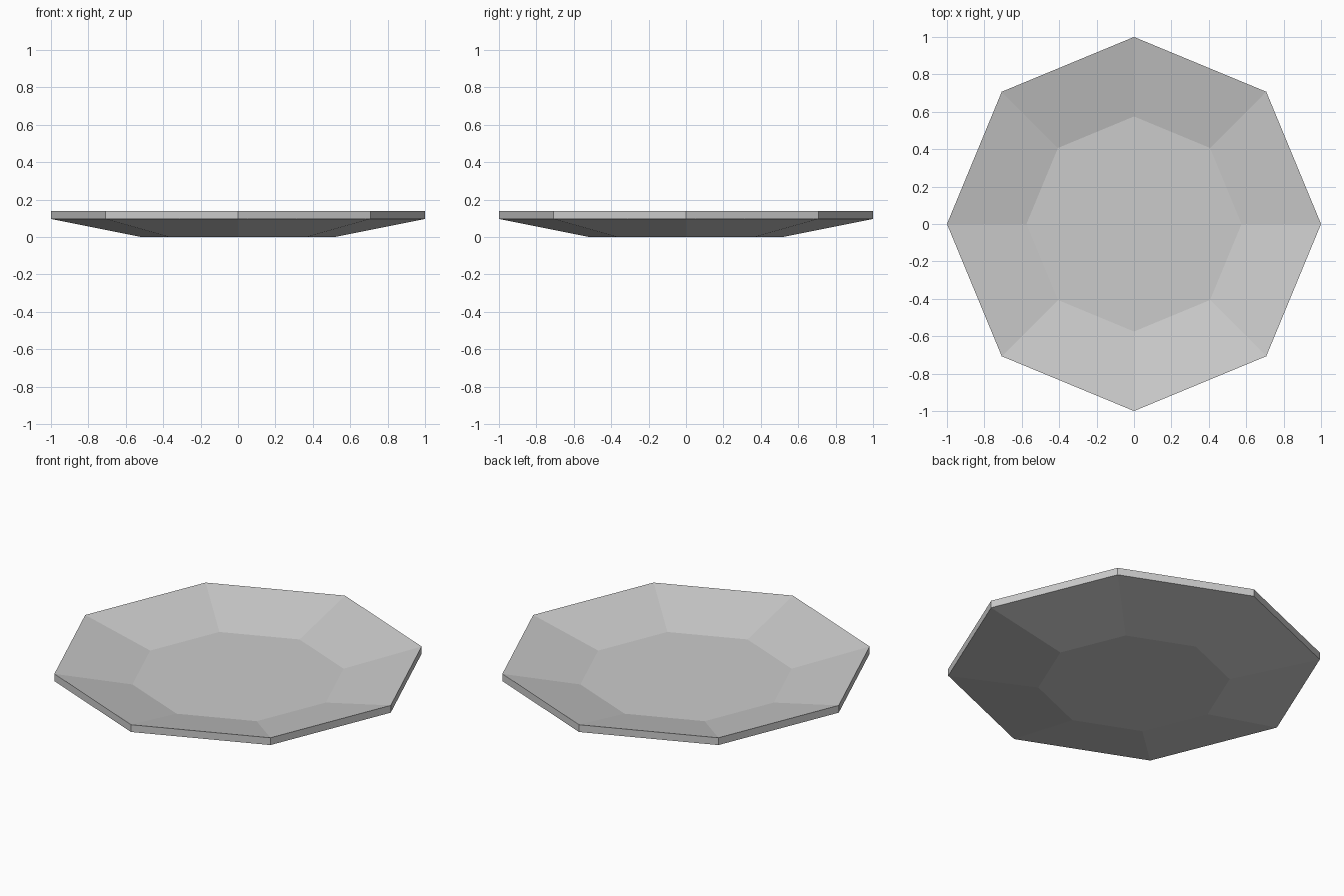
import bpy
import bmesh
from math import cos, sin, pi

cube = bpy.data.objects.get("Cube")
if cube:
    bpy.data.objects.remove(cube)

SIDES = 8

# Single plain grey
grey = bpy.data.materials.new("light_grey")
grey.use_nodes = True
colour = (0.6, 0.6, 0.6, 1)
grey.diffuse_color = colour
grey.node_tree.nodes["Principled BSDF"].inputs["Base Color"].default_value = colour

# Plate section as (radius, height): base, outer rim, inner rim edge, well
profile = [(0.515, 0), (1, 0.097), (1, 0.14), (0.575, 0.043)]

bm = bmesh.new()
rings = [[bm.verts.new((r * cos(2 * pi * i / SIDES), r * sin(2 * pi * i / SIDES), z))
          for i in range(SIDES)] for r, z in profile]

# Sloping underside, rim edge and sloping inside
for low, high in zip(rings, rings[1:]):
    for i in range(SIDES):
        j = (i + 1) % SIDES
        bm.faces.new((low[i], low[j], high[j], high[i]))

# Flat base and flat well
bm.faces.new(rings[0][::-1])
bm.faces.new(rings[-1])
bm.normal_update()

mesh = bpy.data.meshes.new("plate")
bm.to_mesh(mesh)
bm.free()
mesh.materials.append(grey)
plate = bpy.data.objects.new("plate", mesh)
bpy.context.collection.objects.link(plate)
